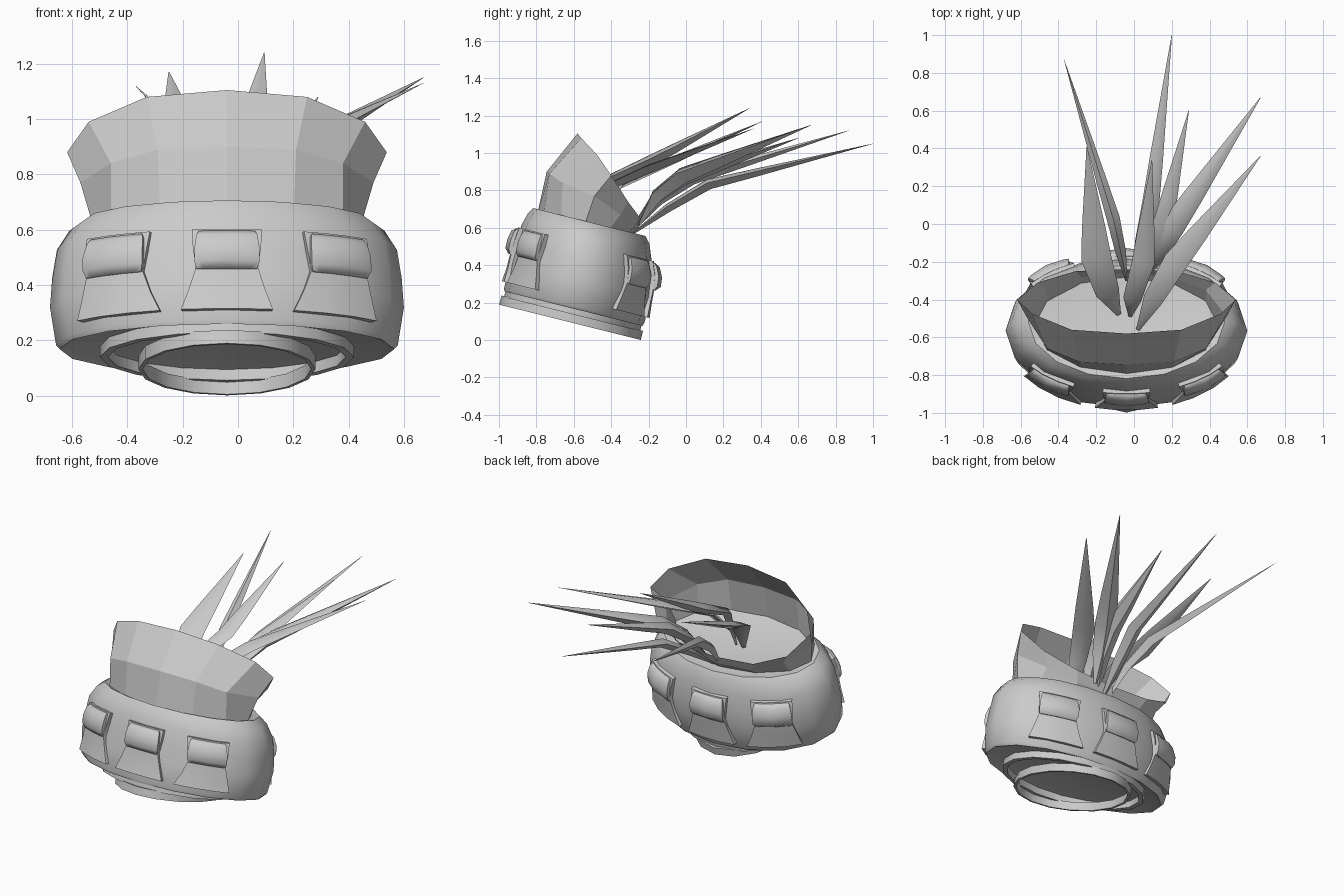
import bpy, math
from mathutils import Vector, Matrix

if "Cube" in bpy.data.objects:
    bpy.data.objects.remove(bpy.data.objects["Cube"])

CX = -0.04
TILT = math.radians(-14)
FRAME = Matrix.Translation((CX, -0.62, 0.095)) @ Matrix.Rotation(TILT, 4, 'X')


def make(name, verts, faces, smooth=None):
    me = bpy.data.meshes.new(name)
    me.from_pydata([tuple(v) for v in verts], [], faces)
    me.update()
    ob = bpy.data.objects.new(name, me)
    bpy.context.collection.objects.link(ob)
    if smooth:
        bpy.ops.object.select_all(action='DESELECT')
        ob.select_set(True)
        bpy.context.view_layer.objects.active = ob
        bpy.ops.object.shade_smooth_by_angle(angle=math.radians(smooth))
    return ob


def loft(name, rings, cap0=False, cap1=False, loop=False, smooth=None):
    n = len(rings[0])
    verts = [p for r in rings for p in r]
    m = len(rings)
    faces = []
    for i in range(m if loop else m - 1):
        a, b = i * n, ((i + 1) % m) * n
        faces += [(a + j, a + (j + 1) % n, b + (j + 1) % n, b + j) for j in range(n)]
    if cap0:
        faces.append(tuple(reversed(range(n))))
    if cap1:
        faces.append(tuple(range((m - 1) * n, m * n)))
    return make(name, verts, faces, smooth)


def ellipse(w, sx, sy, cv=0, n=16):
    return [FRAME @ Vector((sx * math.sin(t), cv - sy * math.cos(t), w))
            for t in (2 * math.pi * i / n for i in range(n))]


# padded head band: height, half width, half depth, depth offset
BAND = [(.085, .57, .355, 0), (.075, .605, .38, 0), (.09, .618, .386, 0), (.23, .64, .39, 0),
        (.34, .632, .376, -.005), (.44, .615, .358, -.02), (.51, .57, .335, -.025),
        (.545, .52, .31, -.03), (.535, .48, .27, -.04)]
loft("head_band", [ellipse(*p) for p in BAND], True, True, smooth=40)


# rings under the band
def tube(name, sx, sy, w0, w1, th):
    loft(name, [ellipse(w0, sx, sy), ellipse(w1, sx, sy),
                ellipse(w1, sx - th, sy - th), ellipse(w0, sx - th, sy - th)],
         loop=True, smooth=35)


tube("outer_bottom_ring", .46, .375, .045, .09, .03)
tube("inner_bottom_ring", .32, .39, 0, .05, .015)


# flared faceted collar, high in front and low behind
def mirror(half):
    pts = [Vector((CX + x, y, z)) for x, y, z in half]
    return pts + [Vector((CX - x, y, z)) for x, y, z in half[-2:0:-1]]


rim = mirror([(0, -.58, 1.105), (.29, -.56, 1.08), (.50, -.475, .99), (.578, -.40, .88),
              (.47, -.31, .74), (.27, -.25, .66), (0, -.24, .64)])
mid = mirror([(0, -.745, .90), (.25, -.73, .89), (.42, -.66, .84), (.53, -.49, .77),
              (.42, -.35, .67), (.24, -.28, .60), (0, -.26, .59)])
loft("flared_collar", [ellipse(.525, .485, .26, -.05, 12), mid, rim])


# buckled straps wrapped around the band
def on_band(t0, s, w, d):
    for a, b in zip(BAND[1:], BAND[2:]):
        if w <= b[0]:
            break
    k = (w - a[0]) / (b[0] - a[0])
    sx, sy, cv = (a[i] + (b[i] - a[i]) * k for i in (1, 2, 3))
    t = t0 + s / math.hypot(sx * math.cos(t0), sy * math.sin(t0))
    nrm = Vector((math.sin(t) / sx, -math.cos(t) / sy, 0)).normalized()
    return FRAME @ (Vector((sx * math.sin(t), cv - sy * math.cos(t), w)) + nrm * d)


def patch(name, t0, rows, cols, bulge=0):
    """rows: height, half width, stand-off; closed against the band."""
    n = len(cols)
    top = [on_band(t0, c * h, w, d + bulge * (1 - c * c) * (0 < i < len(rows) - 1))
           for i, (w, h, d) in enumerate(rows) for c in cols]
    low = [on_band(t0, c * h, w, -.01) for w, h, d in rows for c in cols]
    m, N = len(rows), len(top)
    faces = []
    for i in range(m - 1):
        for j in range(n - 1):
            faces.append((i * n + j, i * n + j + 1, i * n + n + j + 1, i * n + n + j))
    edge = ([j for j in range(n)] + [i * n + n - 1 for i in range(1, m)] +
            [(m - 1) * n + j for j in range(n - 2, -1, -1)] + [i * n for i in range(m - 2, 0, -1)])
    for a, b in zip(edge, edge[1:] + edge[:1]):
        faces.append((a, a + N, b + N, b))
    make(name, top + low, faces, 50)


STRAP = [(.125, .165, .022), (.2, .138, .012), (.28, .112, .014), (.36, .122, .02), (.425, .125, .015)]
PAD = [(.275, .108, .02), (.30, .115, .035), (.35, .114, .04), (.40, .108, .032), (.418, .10, .02)]
spots = {"front": 0, "front_right": 40, "back_right": 140, "back": 180,
         "back_left": 220, "front_left": 320}
for label, deg in spots.items():
    t = math.radians(deg)
    patch("strap_" + label, t, STRAP, [-1, -.35, .35, 1])
    patch("pad_" + label, t, PAD, [-1, -.8, 0, .8, 1], .012)


# long feather spikes: base, bend, widest point, tip, half width, half thickness
SPIKES = [
    ((-.02, -.49, .62), (-.01, -.40, .87), (.05, -.20, .96), (.095, .34, 1.24), .06, .04),
    ((-.08, -.48, .62), (-.14, -.36, .83), (-.20, -.18, .92), (-.25, .41, 1.17), .08, .03),
    ((.02, -.56, .64), (.10, -.40, .83), (.22, -.20, .92), (.67, .36, 1.13), .065, .03),
    ((.09, -.25, .62), (.12, -.16, .78), (.20, -.02, .89), (.67, .67, 1.15), .065, .055),
    ((-.04, -.30, .57), (-.07, -.15, .75), (-.11, .03, .87), (-.37, .87, 1.12), .035, .04),
    ((.00, -.30, .56), (.04, -.10, .71), (.09, .12, .84), (.20, 1.0, 1.05), .045, .035),
    ((.04, -.30, .58), (.10, -.17, .76), (.15, -.02, .87), (.29, .60, 1.08), .055, .045)]
for i, (b, m, s, t, h, v) in enumerate(SPIKES):
    b, m, s, t = (Vector(p) for p in (b, m, s, t))
    path = [(b, .15), (m, .8), (s, 1), (s.lerp(t, .25), .8), (t, .02)]
    rings = []
    for j, (p, k) in enumerate(path):
        d = (path[min(j + 1, 4)][0] - path[max(j - 1, 0)][0]).normalized()
        side = d.cross(Vector((0, 0, 1))).normalized()
        up = side.cross(d)
        rings.append([p + side * h * k, p + up * v * k * .6, p - side * h * k, p - up * v * k])
    loft("feather_spike_%d" % (i + 1), rings, True, True, smooth=60)
